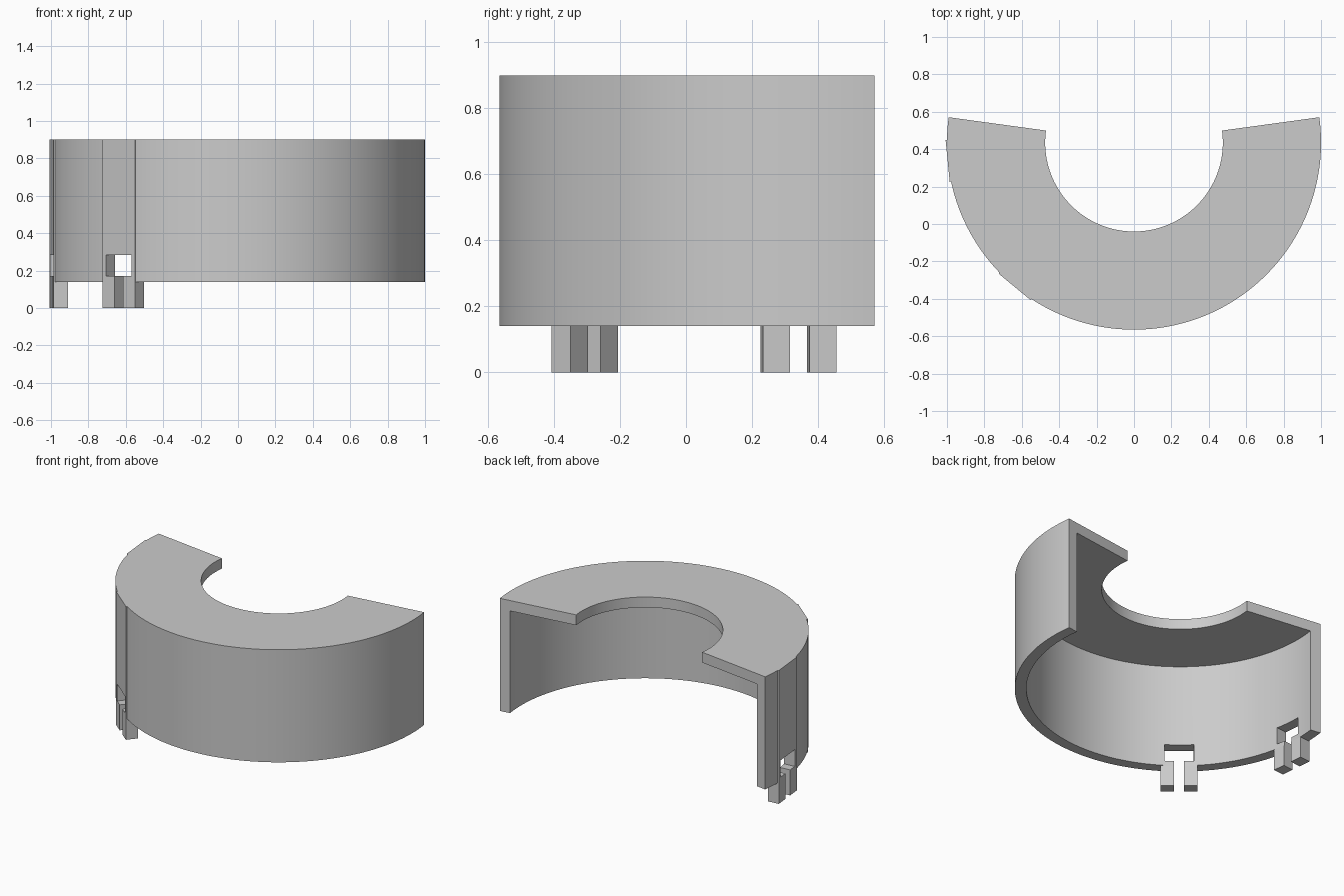
import bpy, bmesh
from math import sin, cos, radians
from mathutils import Matrix

cube = bpy.data.objects.get("Cube")
if cube:
    bpy.data.objects.remove(cube)

CENTRE_Y = 0.435             # axis of the ring
BOTTOM, TOP = 0.14, 0.9      # wall height range
WALL = 0.07
HALF = 0.112                 # half width of a clip

grey = bpy.data.materials.new("plain grey")
grey.use_nodes = True
colour = (0.6, 0.6, 0.6, 1)
grey.diffuse_color = colour
grey.node_tree.nodes["Principled BSDF"].inputs["Base Color"].default_value = colour


def make_object(name, bm):
    bmesh.ops.recalc_face_normals(bm, faces=bm.faces)
    mesh = bpy.data.meshes.new(name)
    bm.to_mesh(mesh)
    bm.free()
    mesh.materials.append(grey)
    obj = bpy.data.objects.new(name, mesh)
    bpy.context.collection.objects.link(obj)
    return obj


def clip_box(name, angle, r, t, z):
    """Box given by radial, tangential and height ranges at an angle on the ring."""
    bm = bmesh.new()
    bmesh.ops.create_cube(bm, size=1)
    size = [b - a for a, b in (r, t, z)]
    mid = [(a + b) / 2 for a, b in (r, t, z)]
    place = (Matrix.Translation((0, CENTRE_Y, 0)) @ Matrix.Rotation(radians(angle), 4, 'Z')
             @ Matrix.Translation(mid) @ Matrix.Diagonal((*size, 1)))
    bmesh.ops.transform(bm, matrix=place, verts=bm.verts)
    return make_object(name, bm)


def cut(target, cutter):
    mod = target.modifiers.new("cut", 'BOOLEAN')
    mod.operation = 'DIFFERENCE'
    mod.solver = 'EXACT'
    mod.object = cutter
    bpy.context.view_layer.objects.active = target
    bpy.ops.object.modifier_apply(modifier=mod.name)


# Half-ring cover: an L-shaped section swept round the axis
section = [(1, BOTTOM), (1, TOP), (0.475, TOP), (0.475, TOP - WALL),
           (1 - WALL, TOP - WALL), (1 - WALL, BOTTOM)]
START, END, STEPS = 172.2, 367.8, 90
bm = bmesh.new()
rings = []
for i in range(STEPS + 1):
    a = radians(START + (END - START) * i / STEPS)
    rings.append([bm.verts.new((r * cos(a), CENTRE_Y + r * sin(a), z)) for r, z in section])
for near, far in zip(rings, rings[1:]):
    for k in range(len(section)):
        n = (k + 1) % len(section)
        bm.faces.new((near[k], near[n], far[n], far[k]))
bm.faces.new(rings[0])
bm.faces.new(rings[-1])
shell = make_object("ring_cover", bm)

# Two snap clips: flat pad on the wall, two prongs below, T-shaped opening
for label, angle in (("side", 185.6), ("front", 230.4)):
    pad = clip_box(label + "_clip_pad", angle, (0.95, 1.001), (-HALF, HALF), (BOTTOM, TOP))
    window = clip_box("window_cutter", angle, (0.8, 1.1), (-0.088, 0.088), (0.172, 0.285))
    slot = clip_box("slot_cutter", angle, (0.8, 1.1), (-0.03, 0.03), (0, 0.2))
    for target in (shell, pad):
        cut(target, window)
        cut(target, slot)
    for helper in (window, slot):
        bpy.data.objects.remove(helper)
    for side, t in (("a", (-HALF, -0.03)), ("b", (0.03, HALF))):
        clip_box(f"{label}_clip_prong_{side}", angle, (0.925, 1.001), t, (0, BOTTOM))

# Smooth the curved walls, keep the edges sharp
bpy.ops.object.select_all(action='DESELECT')
shell.select_set(True)
bpy.context.view_layer.objects.active = shell
bpy.ops.object.shade_smooth_by_angle(angle=radians(30))
